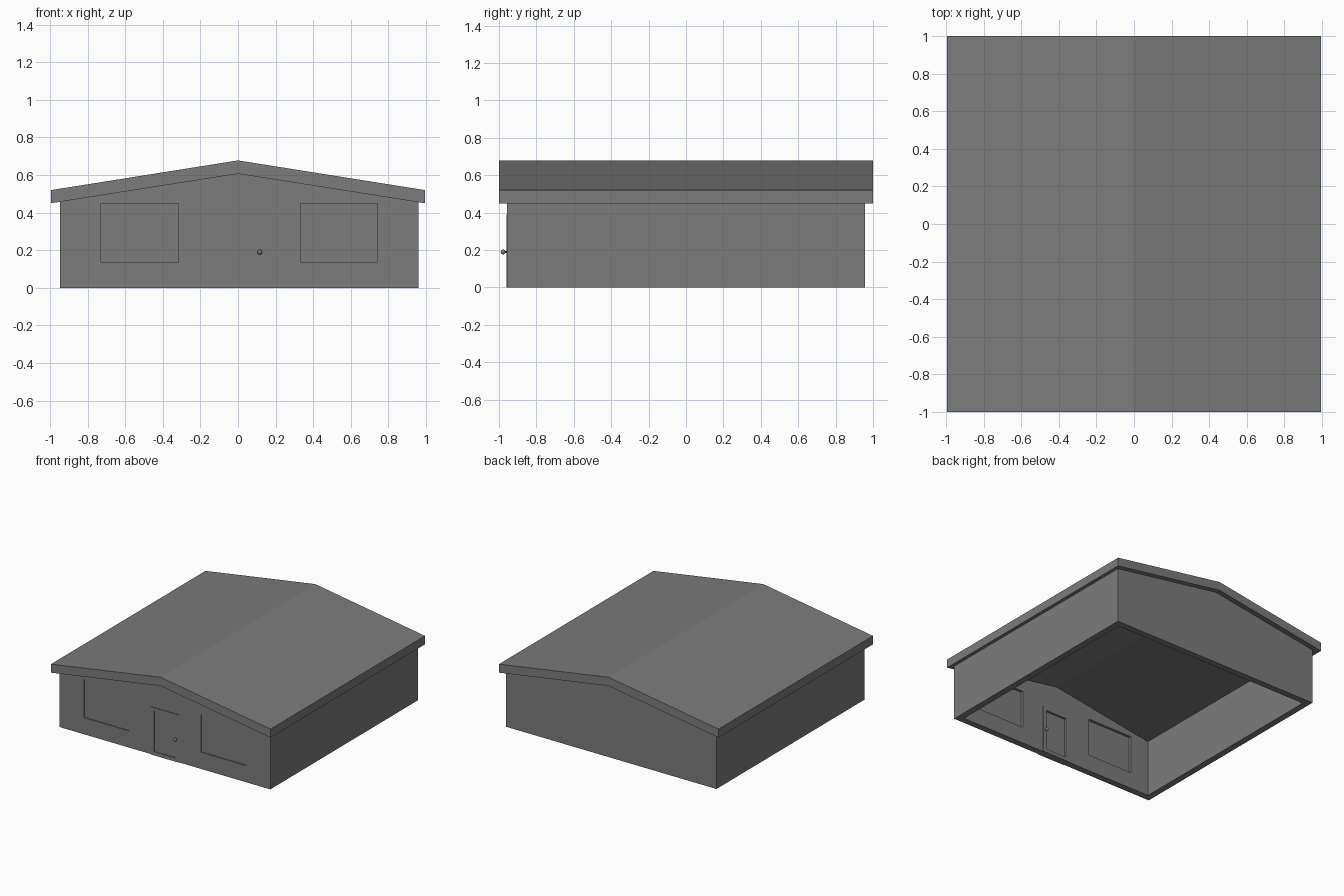
import bpy, bmesh, math

if "Cube" in bpy.data.objects:
    bpy.data.objects.remove(bpy.data.objects["Cube"])

GREY = bpy.data.materials.new("dark_grey")
GREY.diffuse_color = (0.2, 0.2, 0.2, 1)
GREY.use_nodes = True
GREY.node_tree.nodes["Principled BSDF"].inputs["Base Color"].default_value = GREY.diffuse_color


def prism(name, profile, y0, y1):
    """Extrude an x-z outline along y."""
    bm = bmesh.new()
    face = bm.faces.new([bm.verts.new((x, y0, z)) for x, z in profile])
    ext = bmesh.ops.extrude_face_region(bm, geom=[face])
    moved = [v for v in ext["geom"] if isinstance(v, bmesh.types.BMVert)]
    bmesh.ops.translate(bm, verts=moved, vec=(0, y1 - y0, 0))
    bmesh.ops.recalc_face_normals(bm, faces=bm.faces)
    mesh = bpy.data.meshes.new(name)
    bm.to_mesh(mesh)
    bm.free()
    mesh.materials.append(GREY)
    ob = bpy.data.objects.new(name, mesh)
    bpy.context.collection.objects.link(ob)
    return ob


def box(name, x0, x1, y0, y1, z0, z1):
    return prism(name, [(x0, z0), (x1, z0), (x1, z1), (x0, z1)], y0, y1)


def cut(target, cutter):
    cutter.hide_render = True
    cutter.display_type = 'WIRE'
    mod = target.modifiers.new(cutter.name, 'BOOLEAN')
    mod.operation = 'DIFFERENCE'
    mod.solver = 'EXACT'
    mod.object = cutter


def soffit(x):
    """Height of the roof underside."""
    return 0.607 - 0.157 * abs(x) / 0.995


# Gabled roof slab
E = 0.995
prism("roof", [(-E, 0.45), (0, 0.607), (E, 0.45),
               (E, 0.52), (0, 0.678), (-E, 0.52)], -1, 1)

# Hollow walls, open underneath, tucked just into the roof
L, R, F, B, T = -0.947, 0.962, -0.956, 0.958, 0.053
walls = prism("walls", [(L, 0), (R, 0), (R, soffit(R) + 0.01),
                        (0, 0.617), (L, soffit(L) + 0.01)], F, B)
cut(walls, box("room_cutter", L + T, R - T, F + T, B - T, -0.1, 0.9))

# Window openings with recessed panes
for side, x0, x1 in (("left", -0.728, -0.317), ("right", 0.333, 0.743)):
    cut(walls, box(side + "_window_cutter", x0, x1, F - 0.1, F + T + 0.05, 0.136, 0.448))
    box(side + "_window_pane", x0 - 0.005, x1 + 0.005, F + 0.008, F + 0.032, 0.131, 0.453)

# Door frame standing slightly proud of both wall faces
frame = box("door_frame", -0.117, 0.136, F - 0.005, F + T + 0.005, 0, 0.39)
cut(frame, box("frame_cutter", -0.088, 0.105, F - 0.1, F + T + 0.1, 0.03, 0.365))
cut(walls, box("doorway_cutter", -0.098, 0.115, F - 0.1, F + T + 0.05, 0.02, 0.375))
box("door", -0.093, 0.11, F + 0.001, F + 0.04, 0.025, 0.37)

# Door knobs on a through spindle
KX, KZ = 0.116, 0.19
for side, y in (("outer", F - 0.022), ("inner", F + T + 0.022)):
    bpy.ops.mesh.primitive_uv_sphere_add(segments=16, ring_count=10, radius=0.013,
                                         location=(KX, y, KZ))
    bpy.context.object.name = side + "_door_knob"
    bpy.context.object.data.materials.append(GREY)
    bpy.ops.object.shade_smooth()
bpy.ops.mesh.primitive_cylinder_add(vertices=12, radius=0.005, depth=T + 0.04,
                                    location=(KX, F + T / 2, KZ),
                                    rotation=(math.pi / 2, 0, 0))
bpy.context.object.name = "knob_spindle"
bpy.context.object.data.materials.append(GREY)
bpy.ops.object.shade_smooth_by_angle()
